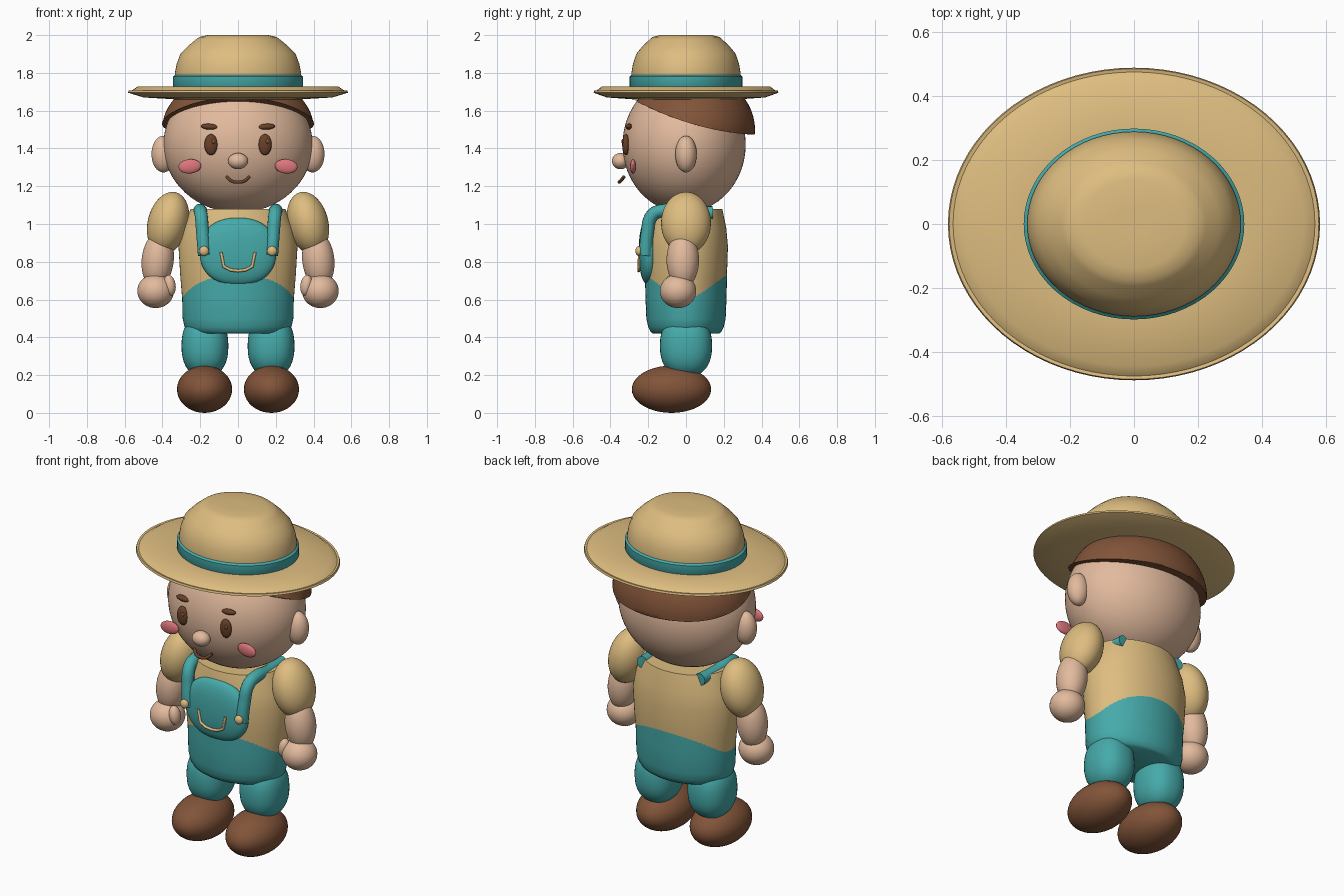
import bpy, bmesh, math
from mathutils import Vector, Matrix, Euler

if "Cube" in bpy.data.objects:
    bpy.data.objects.remove(bpy.data.objects["Cube"])


def material(name, r, g, b):
    m = bpy.data.materials.new(name)
    lin = [((c / 255 + 0.055) / 1.055) ** 2.4 for c in (r, g, b)]
    m.diffuse_color = (*lin, 1)
    m.use_nodes = True
    m.node_tree.nodes["Principled BSDF"].inputs["Base Color"].default_value = m.diffuse_color
    return m


STRAW = material("straw", 222, 189, 128)
SKIN = material("skin", 226, 186, 157)
TEAL = material("teal", 70, 170, 170)
BROWN = material("brown", 130, 84, 57)
DARK = material("dark_brown", 104, 64, 40)
PINK = material("pink", 222, 118, 124)


def finish(bm, name, mat):
    bmesh.ops.recalc_face_normals(bm, faces=bm.faces)
    me = bpy.data.meshes.new(name)
    bm.to_mesh(me)
    bm.free()
    me.materials.append(mat)
    ob = bpy.data.objects.new(name, me)
    bpy.context.collection.objects.link(ob)
    bpy.context.view_layer.objects.active = ob
    ob.select_set(True)
    bpy.ops.object.shade_smooth_by_angle(angle=math.radians(40))
    ob.select_set(False)
    return ob


def blob(name, mat, loc, size, rot=(0, 0, 0), power=1.0, floor=None, seg=40):
    """Ellipsoid; power < 1 makes it boxier, floor(y) clamps its underside."""
    bm = bmesh.new()
    bmesh.ops.create_uvsphere(bm, u_segments=seg, v_segments=seg // 2, radius=1)
    turn = Euler([math.radians(a) for a in rot]).to_matrix()
    for v in bm.verts:
        p = [math.copysign(abs(c) ** power, c) * s for c, s in zip(v.co, size)]
        v.co = turn @ Vector(p) + Vector(loc)
        if floor:
            v.co.z = max(v.co.z, floor(v.co.y))
    return finish(bm, name, mat)


def pair(name, mat, loc, size, rot=(0, 0, 0), power=1.0, seg=40):
    for s, side in ((-1, "right"), (1, "left")):
        blob(f"{side}_{name}", mat, (s * loc[0], *loc[1:]), size,
             (rot[0], s * rot[1], s * rot[2]), power, seg=seg)


def rings(name, mat, sections, seg=64):
    """Stack of (z, x radius, y radius) ellipses, capped at both ends."""
    bm = bmesh.new()
    loops = []
    for z, rx, ry in sections:
        loops.append([bm.verts.new((rx * math.cos(2 * math.pi * i / seg),
                                    ry * math.sin(2 * math.pi * i / seg), z))
                      for i in range(seg)])
    for a, b in zip(loops, loops[1:]):
        for i in range(seg):
            j = (i + 1) % seg
            bm.faces.new((a[i], a[j], b[j], b[i]))
    bm.faces.new(loops[0])
    bm.faces.new(loops[-1])
    return finish(bm, name, mat)


def tube(name, mat, points, radius, smooth=True):
    cu = bpy.data.curves.new(name, "CURVE")
    cu.dimensions = "3D"
    cu.bevel_depth = radius
    cu.bevel_resolution = 4
    cu.use_fill_caps = True
    cu.resolution_u = 6
    if smooth:
        sp = cu.splines.new("BEZIER")
        sp.bezier_points.add(len(points) - 1)
        for bp, p in zip(sp.bezier_points, points):
            bp.co = p
            bp.handle_left_type = bp.handle_right_type = "AUTO"
    else:
        sp = cu.splines.new("POLY")
        sp.points.add(len(points) - 1)
        for sp_p, p in zip(sp.points, points):
            sp_p.co = (*p, 1)
    cu.materials.append(mat)
    ob = bpy.data.objects.new(name, cu)
    bpy.context.collection.objects.link(ob)


# Straw hat: brim, crown and band
brim = [(1.66, 0.1), (1.655, 0.25), (1.67, 0.5), (1.695, 0.582), (1.707, 0.578),
        (1.705, 0.566), (1.728, 0.53), (1.725, 0.33)]
rings("hat_brim", STRAW, [(z, r, r * 0.84) for z, r in brim], 80)
crown = [(1.70, 0.33), (1.80, 0.334), (1.85, 0.324), (1.90, 0.305), (1.94, 0.267),
         (1.975, 0.225), (1.99, 0.205), (2.0, 0.16), (2.0, 0.05)]
rings("hat_crown", STRAW, [(z, r, r * 0.865) for z, r in crown])
band = [(1.715, 0.335), (1.73, 0.345), (1.78, 0.345), (1.79, 0.333)]
rings("hat_band", TEAL, [(z, r, r * 0.865) for z, r in band])

# Head, hair and ears
blob("head", SKIN, (0, -0.01, 1.42), (0.395, 0.326, 0.36), seg=64)
blob("hair", BROWN, (0, 0.03, 1.5), (0.402, 0.335, 0.3), seg=80,
     floor=lambda y: 1.54 - 0.32 * y + 0.37 * y * y)
pair("ear", SKIN, (0.395, 0, 1.37), (0.063, 0.057, 0.097))

# Face
blob("nose", SKIN, (0, -0.347, 1.333), (0.053, 0.045, 0.043))
pair("eye", DARK, (0.143, -0.318, 1.42), (0.035, 0.02, 0.056), seg=24)
for x in (-0.13, 0.156):
    blob("eye_glint", BROWN, (x, -0.336, 1.437), (0.009, 0.006, 0.013), seg=12)
pair("eyebrow", DARK, (0.15, -0.302, 1.515), (0.046, 0.018, 0.016), (0, -4, 0), seg=24)
pair("cheek", PINK, (0.255, -0.28, 1.305), (0.06, 0.016, 0.038), (0, 5, 0), seg=24)
tube("mouth", DARK, [(-0.06, -0.328, 1.25), (-0.03, -0.348, 1.226), (0, -0.353, 1.222),
                     (0.03, -0.348, 1.226), (0.06, -0.328, 1.25)], 0.009)

# Shirt and trousers
rings("shirt", STRAW, [(0.5, 0.28, 0.19), (0.62, 0.297, 0.205), (0.73, 0.306, 0.217),
                       (0.88, 0.315, 0.222), (0.98, 0.295, 0.213), (1.08, 0.25, 0.192)])
rings("trousers", TEAL, [(0.42, 0.24, 0.175), (0.43, 0.265, 0.188), (0.455, 0.283, 0.2),
                         (0.5, 0.293, 0.21), (0.62, 0.296, 0.215), (0.73, 0.297, 0.217),
                         (0.74, 0.28, 0.2)])
pair("trouser_leg", TEAL, (0.175, 0, 0.355), (0.124, 0.138, 0.165), power=0.85)

# Bib with pocket seam, straps and buttons
blob("bib", TEAL, (0, -0.195, 0.855), (0.203, 0.055, 0.178), power=0.87)
tube("pocket_seam", STRAW, [(-0.09, -0.247, 0.85), (-0.075, -0.248, 0.775),
                            (-0.04, -0.25, 0.757), (0, -0.25, 0.752), (0.04, -0.25, 0.757),
                            (0.075, -0.248, 0.775), (0.09, -0.247, 0.85)], 0.008, False)
for s, side in ((-1, "right"), (1, "left")):
    tube(f"{side}_strap", TEAL, [(s * x, y, z) for x, y, z in (
        (0.178, -0.215, 0.835), (0.187, -0.205, 0.95), (0.195, -0.18, 1.045),
        (0.2, -0.13, 1.07), (0.2, 0, 1.06), (0.19, 0.14, 1.06))], 0.035)
pair("button", STRAW, (0.18, -0.25, 0.857), (0.026, 0.018, 0.026), seg=24)

# Arms
pair("sleeve", STRAW, (0.37, 0, 1.005), (0.108, 0.132, 0.168), (0, -14, 0))
pair("forearm", SKIN, (0.425, -0.017, 0.81), (0.085, 0.086, 0.15), (0, -6, 0))
pair("hand", SKIN, (0.436, -0.042, 0.645), (0.097, 0.096, 0.09))
pair("thumb", SKIN, (0.362, -0.08, 0.675), (0.032, 0.035, 0.056), (0, 8, 0), seg=24)

# Shoes
pair("shoe", BROWN, (0.177, -0.077, 0.125), (0.146, 0.21, 0.125))
